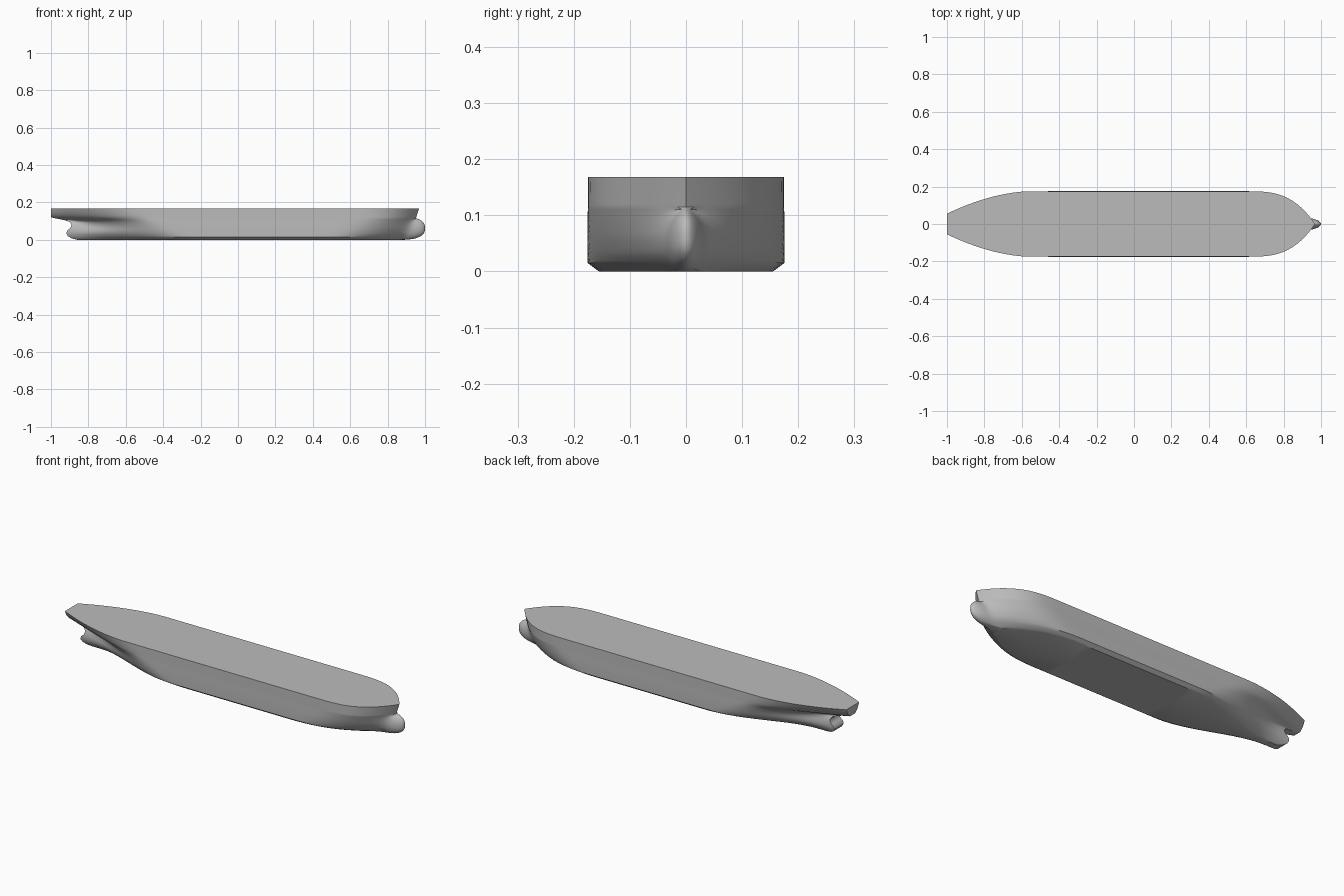
import bpy, bmesh, math

cube = bpy.data.objects.get("Cube")
if cube:
    bpy.data.objects.remove(cube)

HALF_BEAM, DEPTH = 0.175, 0.168
# side profiles as (height, x) points
STERN = [(0, -.86), (.008, -.89), (.02, -.91), (.035, -.918), (.05, -.912), (.065, -.895),
         (.08, -.89), (.095, -.9), (.105, -.93), (.12, -1), (DEPTH, -1)]
BOW = [(0, .88), (.03, .92), (.06, .935), (.12, .953), (DEPTH, .968)]
TIP = [(0, .008), (.035, .014), (.08, .006), (.1, .008), (.12, .022), (.14, .042), (DEPTH, .055)]
LEVELS = [0, .004, .008, .015, .02, .027, .035, .042, .05, .057, .065, .072, .08, .088,
          .095, .1, .105, .11, .115, .12, .13, .14, .155, DEPTH]


def lerp(a, b, t):
    return a + (b - a) * t


def sample(points, z):
    for (z0, a), (z1, b) in zip(points, points[1:]):
        if z <= z1:
            return lerp(a, b, (z - z0) / (z1 - z0))
    return points[-1][1]


def half_width(x, z):
    """Half breadth of the hull body at a station and height."""
    k = (z / DEPTH) ** 0.7
    chine = HALF_BEAM - 0.02 * max(0, 1 - z / 0.015)
    aft, fore = lerp(-.22, -.55, k), lerp(.42, .6, min(1, k * 1.3))
    stern, bow = sample(STERN, z), sample(BOW, z)
    if x < aft:
        t = min(1, (aft - x) / (aft - stern))
        run = lerp(t * t * (3 - 2 * t), t ** 1.8, k ** 1.5)
        return lerp(chine, sample(TIP, z), run)
    if x > fore:
        t = min(1, (x - fore) / (bow - fore))
        return chine * (1 - t ** lerp(2.3, 3.1, min(1, k * 1.3)))
    return chine


def bulb_tip(z):
    s = abs(z - .062) / .062
    return .89 + .11 * math.sqrt(max(0, 1 - s ** 2.6))


def bulb_width(x, z):
    s = 1 - ((z - .055) / .06) ** 2
    t = (x - .8) / (bulb_tip(z) - .8)
    return .042 * math.sqrt(max(0, s)) * math.sqrt(max(0, 1 - max(0, t) ** 2.5)) if s > 0 else 0


def waterline(z):
    """Points from the stern centreline to the stem at one height."""
    start, end = sample(STERN, z), sample(BOW, z)
    if z < .115:
        end = max(end, bulb_tip(z))
    points = [(start, 0)]
    n = 64
    for i in range(n + 1):
        u = (1 - math.cos(math.pi * i / n)) / 2
        x = lerp(start, end, u)
        w = (half_width(x, z) ** 3 + bulb_width(x, z) ** 3) ** (1 / 3)
        points.append((x, 0 if i == n else w))
    return points


# hull side, lofted upward through the waterlines
bm = bmesh.new()
rows = [[bm.verts.new((x, -y, z)) for x, y in waterline(z)] for z in LEVELS]
for low, high in zip(rows, rows[1:]):
    for i in range(len(low) - 1):
        bm.faces.new((low[i], low[i + 1], high[i + 1], high[i]))

# flat bottom and deck, out from the centreline
for row in (rows[0], rows[-1]):
    mid = [bm.verts.new((v.co.x, 0, v.co.z)) for v in row]
    for i in range(len(row) - 1):
        bm.faces.new((mid[i], mid[i + 1], row[i + 1], row[i]))
bmesh.ops.remove_doubles(bm, verts=bm.verts, dist=1e-5)

# mirror to the other side
bmesh.ops.mirror(bm, geom=bm.verts[:] + bm.edges[:] + bm.faces[:], axis='Y', merge_dist=1e-5)
bmesh.ops.remove_doubles(bm, verts=bm.verts, dist=1e-5)
bmesh.ops.recalc_face_normals(bm, faces=bm.faces)
mesh = bpy.data.meshes.new("ship_hull")
bm.to_mesh(mesh)
bm.free()
hull = bpy.data.objects.new("ship_hull", mesh)
bpy.context.collection.objects.link(hull)

# plain grey paint
grey = bpy.data.materials.new("hull_grey")
grey.use_nodes = True
grey.diffuse_color = (.5, .5, .5, 1)
grey.node_tree.nodes["Principled BSDF"].inputs["Base Color"].default_value = (.5, .5, .5, 1)
mesh.materials.append(grey)

# smooth plating with a crisp deck edge and bilge
bpy.ops.object.select_all(action='DESELECT')
hull.select_set(True)
bpy.context.view_layer.objects.active = hull
bpy.ops.object.shade_smooth_by_angle(angle=math.radians(35))
